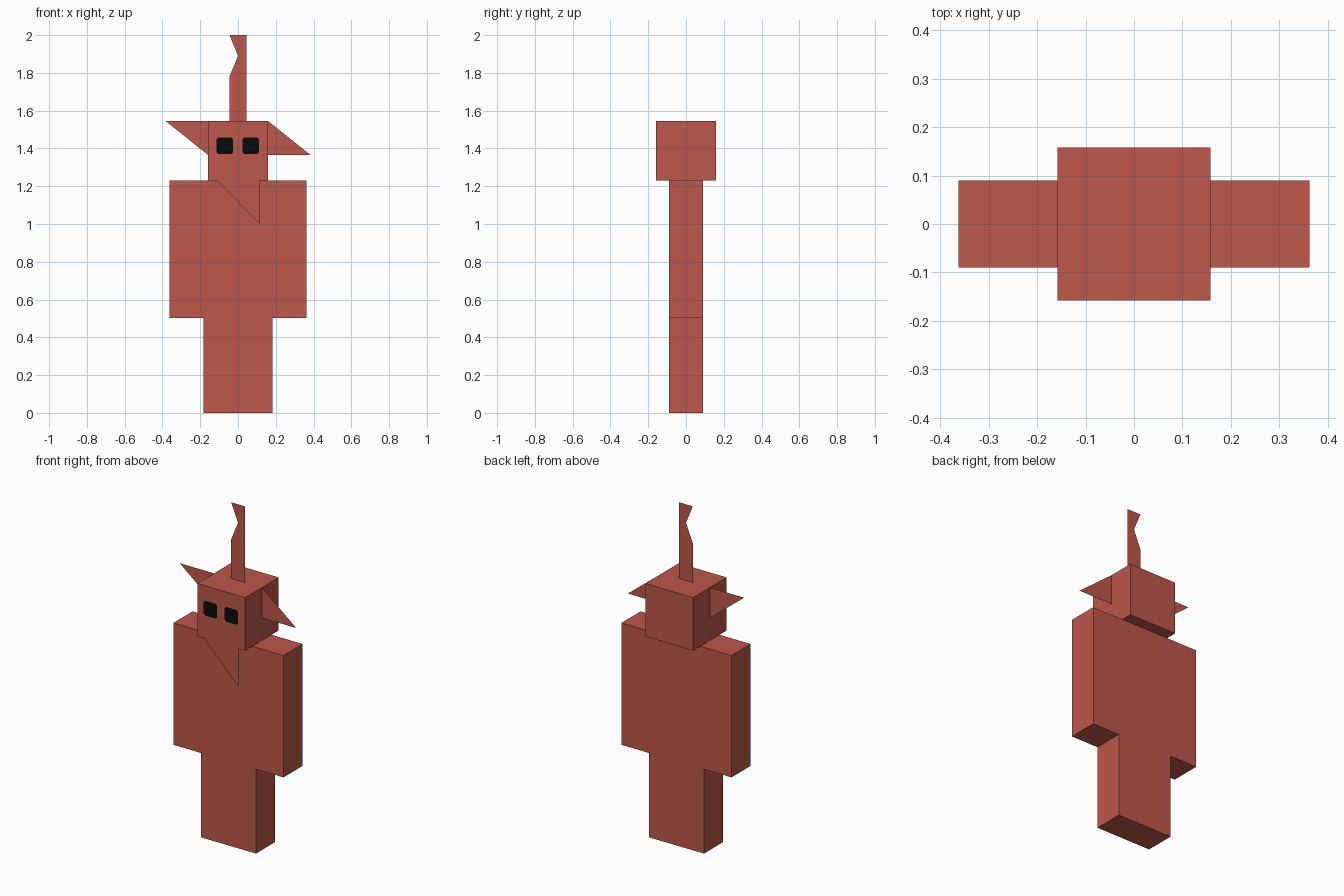
import bpy
import bmesh
from mathutils import Matrix, Vector

default = bpy.data.objects.get("Cube")
if default:
    bpy.data.objects.remove(default, do_unlink=True)


def make_material(name, color):
    mat = bpy.data.materials.new(name)
    mat.use_nodes = True
    mat.diffuse_color = color
    mat.node_tree.nodes["Principled BSDF"].inputs["Base Color"].default_value = color
    return mat


RED = make_material("brick red", (0.51, 0.096, 0.07, 1))
BLACK = make_material("eye black", (0.003, 0.003, 0.003, 1))


def finish(name, bm, mat):
    mesh = bpy.data.meshes.new(name)
    bm.to_mesh(mesh)
    bm.free()
    mesh.materials.append(mat)
    obj = bpy.data.objects.new(name, mesh)
    bpy.context.collection.objects.link(obj)
    return obj


def box(name, width, depth, bottom, top):
    """Box centred on x and y, standing between two heights."""
    bm = bmesh.new()
    place = Matrix.Translation((0, 0, (bottom + top) / 2))
    size = Matrix.Diagonal((width, depth, top - bottom, 1))
    bmesh.ops.create_cube(bm, size=1, matrix=place @ size)
    return finish(name, bm, RED)


def sheet(name, outline, y, mat=RED):
    """Flat cut-out in the xz plane, facing the front."""
    bm = bmesh.new()
    face = bm.faces.new([bm.verts.new((x, y, z)) for x, z in outline])
    face.normal_update()
    if face.normal.dot(Vector((0, -1, 0))) < 0:
        face.normal_flip()
    return finish(name, bm, mat)


HEAD = 0.316
SIDE = HEAD / 2
CHIN, CROWN = 1.23, 1.546

# Blocks
box("legs", 0.364, 0.18, 0, 0.503)
box("torso", 0.726, 0.18, 0.503, CHIN)
box("head", HEAD, HEAD, CHIN, CROWN)

# Flat ears, one pointing up and one pointing down
EAR_LOW, EAR_TIP = 1.365, 0.384
sheet("right_ear", [(-SIDE, EAR_LOW), (-SIDE, CROWN), (-EAR_TIP, CROWN)], 0)
sheet("left_ear", [(SIDE, CROWN), (SIDE, EAR_LOW), (EAR_TIP, EAR_LOW)], 0)

# Notched crest on the crown
C = 0.045
sheet("crest", [(-C, CROWN), (C, CROWN), (C, 2), (-C, 2), (0, 1.89), (-C, 1.78)], 0)

# Pointed beard hanging from the front of the head
sheet("beard", [(-0.113, CHIN), (0.113, 1.003), (0.113, CHIN)], -SIDE)

# Eyes: squares with clipped corners
R, K = 0.044, 0.034
CORNERS = [(-K, -R), (K, -R), (R, -K), (R, K), (K, R), (-K, R), (-R, K), (-R, -K)]
for name, cx in (("right_eye", -0.07), ("left_eye", 0.068)):
    sheet(name, [(cx + x, 1.414 + z) for x, z in CORNERS], -SIDE - 0.002, BLACK)
